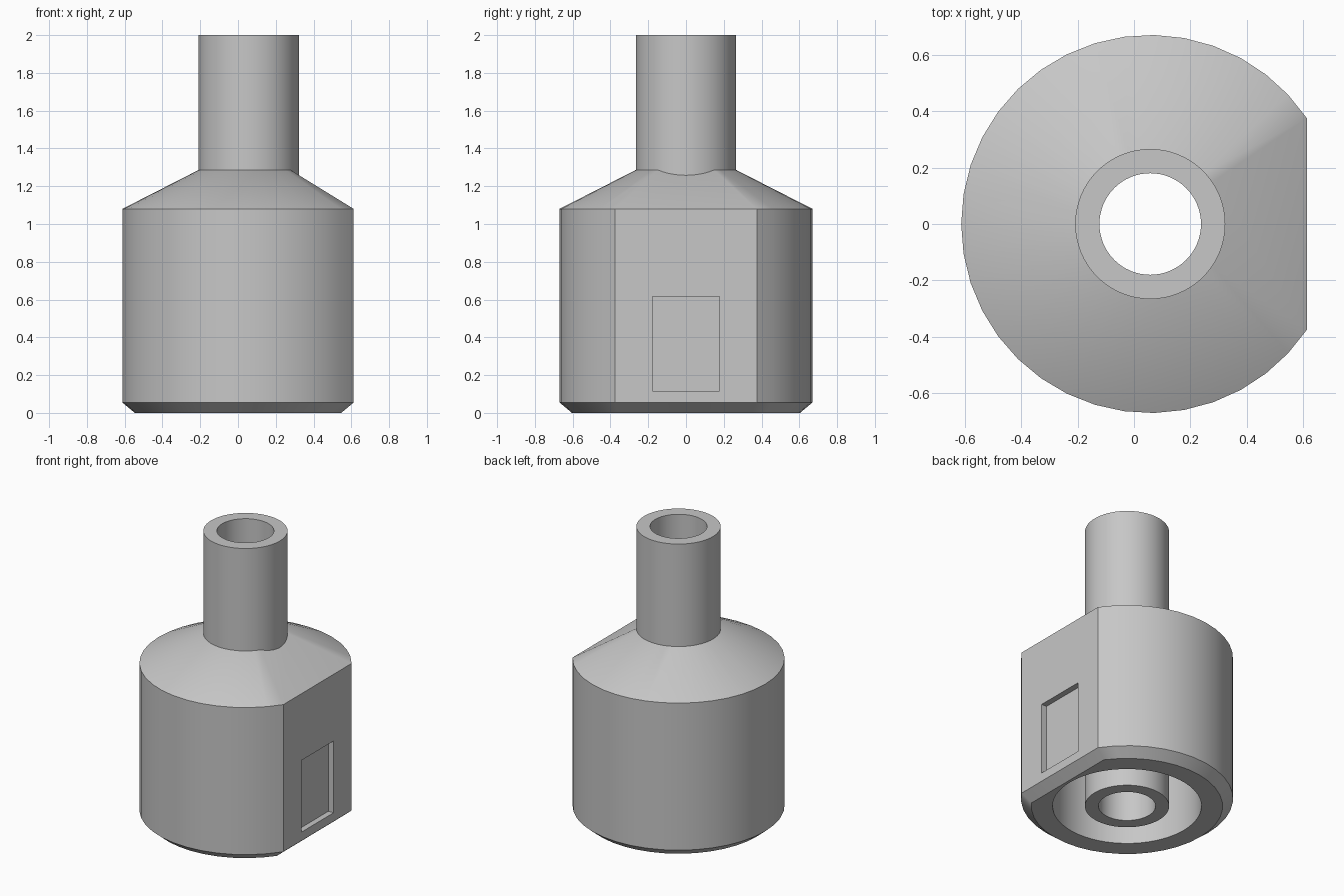
import bpy, bmesh
from math import acos, cos, sin, pi

AXIS_X = 0.0575      # axis of the round parts
RADIUS, FLAT = 0.67, 0.555
ARC_STEPS = 32

if "Cube" in bpy.data.objects:
    bpy.data.objects.remove(bpy.data.objects["Cube"], do_unlink=True)

grey = bpy.data.materials.new("plain grey")
grey.use_nodes = True
grey.diffuse_color = (0.57, 0.57, 0.57, 1)
grey.node_tree.nodes["Principled BSDF"].inputs["Base Color"].default_value = grey.diffuse_color


def flatted_ring(radius, flat):
    """Circle with one side cut straight, facing +x."""
    start = acos(flat / radius)
    step = (2 * pi - 2 * start) / ARC_STEPS
    return [(AXIS_X + radius * cos(start + i * step), radius * sin(start + i * step))
            for i in range(ARC_STEPS + 1)]


def circle(radius, steps=64):
    return [(AXIS_X + radius * cos(2 * pi * i / steps), radius * sin(2 * pi * i / steps))
            for i in range(steps)]


def rectangle(x0, x1, y0, y1):
    return [(x0, y0), (x1, y0), (x1, y1), (x0, y1)]


def loft(name, sections, capped=True):
    """Join (outline, height) sections; uncapped ones close back on the first."""
    bm = bmesh.new()
    rings = [[bm.verts.new((x, y, z)) for x, y in outline] for outline, z in sections]
    following = rings[1:] if capped else rings[1:] + rings[:1]
    for low, high in zip(rings, following):
        for i in range(len(low)):
            j = (i + 1) % len(low)
            bm.faces.new((low[i], low[j], high[j], high[i]))
    if capped:
        bm.faces.new(rings[0][::-1])
        bm.faces.new(rings[-1])
    bmesh.ops.recalc_face_normals(bm, faces=bm.faces)
    mesh = bpy.data.meshes.new(name)
    bm.to_mesh(mesh)
    bm.free()
    mesh.materials.append(grey)
    obj = bpy.data.objects.new(name, mesh)
    bpy.context.collection.objects.link(obj)
    return obj


def activate(obj):
    bpy.ops.object.select_all(action='DESELECT')
    obj.select_set(True)
    bpy.context.view_layer.objects.active = obj


def cut(obj, cutter):
    mod = obj.modifiers.new("cut", 'BOOLEAN')
    mod.operation, mod.solver, mod.object = 'DIFFERENCE', 'EXACT', cutter
    activate(obj)
    bpy.ops.object.modifier_apply(modifier=mod.name)
    bpy.data.objects.remove(cutter, do_unlink=True)


def smooth(obj):
    activate(obj)
    bpy.ops.object.shade_smooth_by_angle(angle=pi / 6)
    mod = obj.modifiers.new("weighted normals", 'WEIGHTED_NORMAL')
    mod.keep_sharp = True


# Body: chamfered foot, straight wall, tapered shoulder
taper = 0.394
body = loft("body", [
    (flatted_ring(RADIUS - 0.066, FLAT - 0.066), 0),
    (flatted_ring(RADIUS, FLAT), 0.055),
    (flatted_ring(RADIUS, FLAT), 1.08),
    (flatted_ring(RADIUS * taper, FLAT * taper), 1.287),
])

# Underside cavity, tube passage and shallow window in the flat side
cut(body, loft("cavity_cutter", [(circle(0.47), -0.1), (circle(0.47), 1.08)]))
cut(body, loft("passage_cutter", [(circle(0.21), 1), (circle(0.21), 1.4)]))
window = rectangle(AXIS_X + FLAT - 0.04, 0.8, -0.178, 0.178)
cut(body, loft("window_cutter", [(window, 0.115), (window, 0.615)]))
smooth(body)

# Hollow tube running the full height
tube = loft("tube", [(circle(0.266), 0), (circle(0.266), 2),
                     (circle(0.18), 2), (circle(0.18), 0)], capped=False)
smooth(tube)
